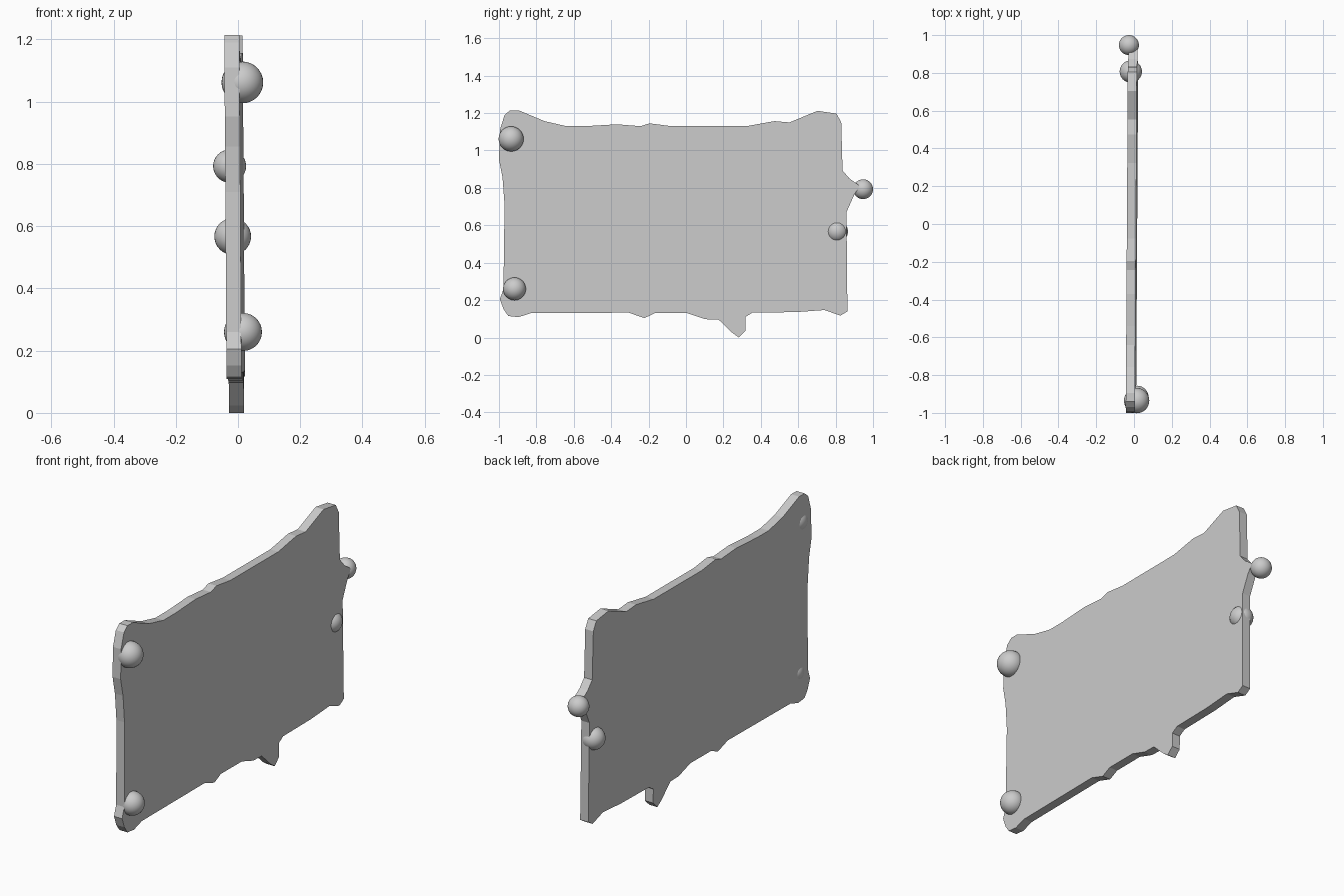
import bpy, bmesh

grey = bpy.data.materials.new("plain grey")
grey.diffuse_color = (0.6, 0.6, 0.6, 1)

# Ragged outline of the sheet in (y, z), clockwise from the top left
OUTLINE = [
    (-0.995, 1.11), (-0.97, 1.19), (-0.94, 1.215), (-0.895, 1.215), (-0.757, 1.157),
    (-0.64, 1.13), (-0.54, 1.13), (-0.37, 1.14), (-0.243, 1.13), (-0.195, 1.145),
    (-0.078, 1.13), (0.323, 1.13), (0.473, 1.157), (0.553, 1.15), (0.703, 1.212),
    (0.805, 1.197), (0.83, 1.15), (0.837, 0.893), (0.874, 0.85), (0.93, 0.81),
    (0.90, 0.765), (0.858, 0.67), (0.863, 0.14), (0.826, 0.117), (0.74, 0.147),
    (0.59, 0.136), (0.355, 0.133), (0.318, 0.11), (0.318, 0.035), (0.283, 0.0),
    (0.249, 0.024), (0.174, 0.096), (0.104, 0.098), (0.008, 0.13), (-0.168, 0.13),
    (-0.222, 0.104), (-0.307, 0.133), (-0.83, 0.13), (-0.896, 0.109), (-0.95, 0.115),
    (-0.976, 0.152), (-0.995, 0.205), (-0.976, 0.26), (-0.97, 0.71), (-0.981, 0.856),
    (-1.0, 0.952)]
THICKNESS = 0.048


def add_object(name, bm):
    mesh = bpy.data.meshes.new(name)
    bmesh.ops.recalc_face_normals(bm, faces=bm.faces)
    bm.to_mesh(mesh)
    bm.free()
    mesh.materials.append(grey)
    obj = bpy.data.objects.new(name, mesh)
    bpy.context.collection.objects.link(obj)
    return obj


def sheet_x(y, z):
    """Middle of the sheet, which leans very slightly."""
    return -0.0045 + 0.006 * (y - 0.28) - 0.0065 * z


# Sheet: outline extruded through its thickness
bm = bmesh.new()
face = bm.faces.new([bm.verts.new((sheet_x(y, z) - THICKNESS / 2, y, z)) for y, z in OUTLINE])
ext = bmesh.ops.extrude_face_region(bm, geom=[face])
bmesh.ops.translate(bm, vec=(THICKNESS, 0, 0),
                    verts=[v for v in ext["geom"] if isinstance(v, bmesh.types.BMVert)])
add_object("torn_sheet", bm)

# Round pins: name, centre, radius
PINS = [
    ("upper_front_pin", (0.014, -0.935, 1.062), 0.067),
    ("lower_front_pin", (0.016, -0.917, 0.26), 0.061),
    ("rear_edge_pin", (-0.027, 0.947, 0.793), 0.053),
    ("rear_face_pin", (-0.017, 0.807, 0.567), 0.059)]
for name, centre, radius in PINS:
    bm = bmesh.new()
    bmesh.ops.create_uvsphere(bm, u_segments=32, v_segments=16, radius=radius)
    for f in bm.faces:
        f.smooth = True
    pin = add_object(name, bm)
    pin.location = centre
